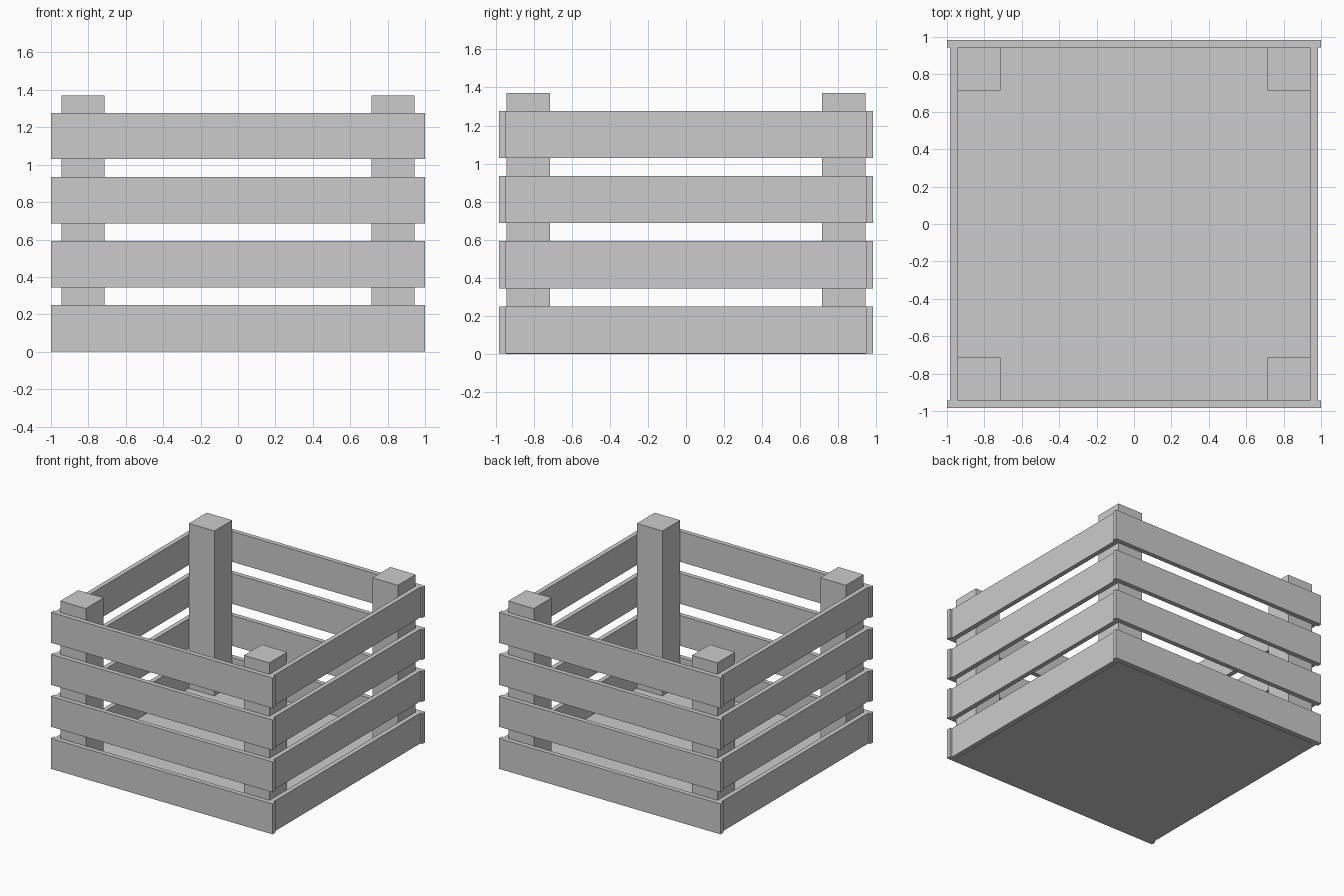
import bpy

if "Cube" in bpy.data.objects:
    bpy.data.objects.remove(bpy.data.objects["Cube"])


def box(name, x0, x1, y0, y1, z0, z1):
    """Axis-aligned box from its extents."""
    bpy.ops.mesh.primitive_cube_add(
        size=1, location=((x0 + x1) / 2, (y0 + y1) / 2, (z0 + z1) / 2))
    ob = bpy.context.object
    ob.name = name
    ob.scale = (x1 - x0, y1 - y0, z1 - z0)
    bpy.ops.object.transform_apply(location=False, rotation=False, scale=True)
    return ob


INNER = 0.945      # inside face of the slats
OUTER = 0.983      # outside face of the slats
SLAT_H = 0.25
PITCH = 0.3425

# floor panel set between the lowest slats
box("floor_panel", -INNER, INNER, -INNER, INNER, 0, 0.025)

# four corner posts standing on the floor
for sx, side in ((-1, "left"), (1, "right")):
    for sy, end in ((-1, "front"), (1, "back")):
        x = sorted((sx * 0.713, sx * 0.943))
        y = sorted((sy * 0.713, sy * 0.943))
        box(f"{end}_{side}_post", *x, *y, 0.025, 1.37)

# four rows of slats; front and back ones overlap the ends of the side ones
for row in range(4):
    z0 = row * PITCH + 0.002
    z1 = row * PITCH + SLAT_H
    for s, long_name, side_name in ((-1, "front", "left"), (1, "back", "right")):
        span = sorted((s * INNER, s * OUTER))
        box(f"{long_name}_slat_{row + 1}", -1, 1, *span, z0, z1)
        box(f"{side_name}_slat_{row + 1}", *span, -INNER, INNER, z0, z1)
